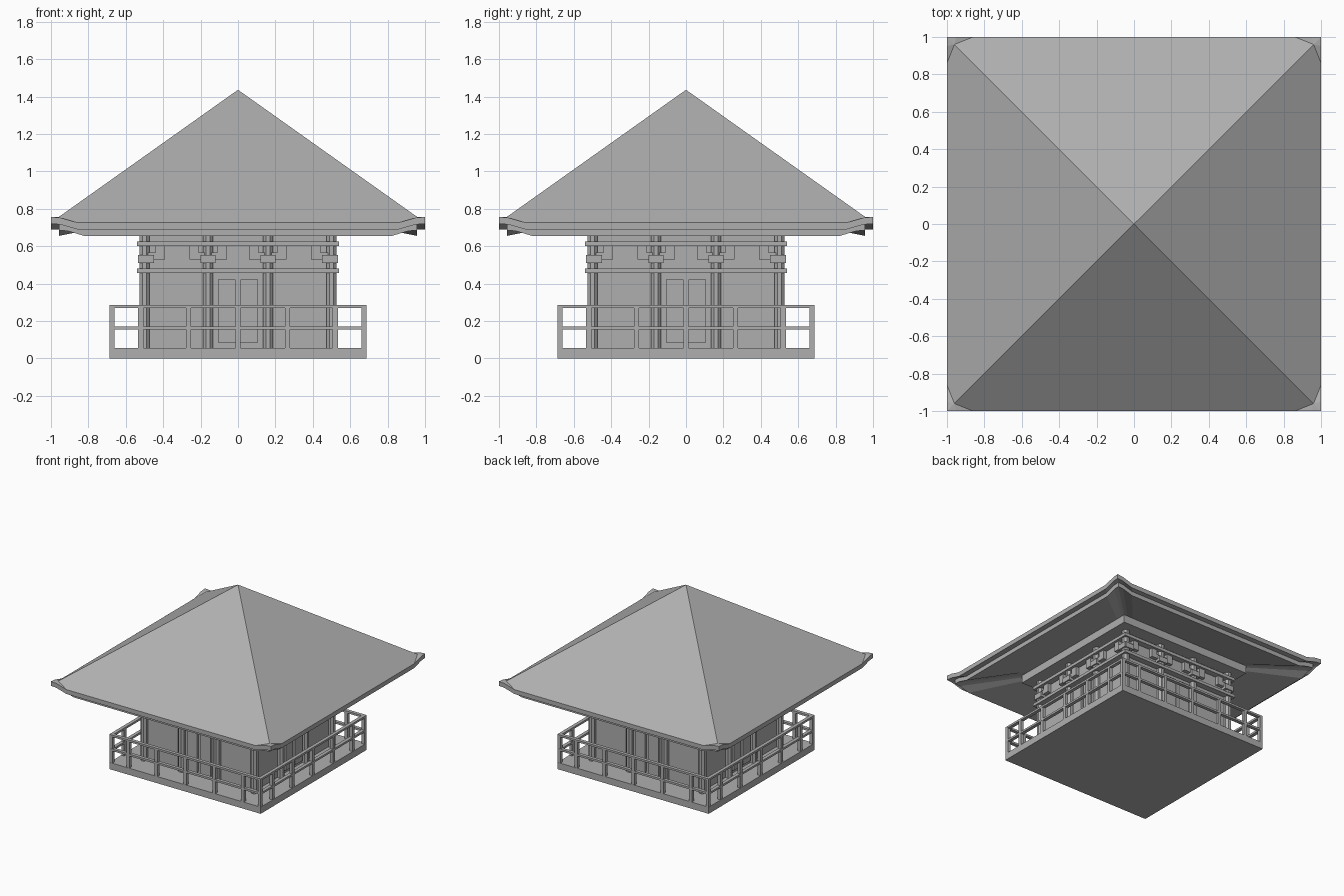
import bpy, bmesh, math
from mathutils import Matrix, Vector

if "Cube" in bpy.data.objects:
    bpy.data.objects.remove(bpy.data.objects["Cube"])

grey = bpy.data.materials.new("dark_grey")
grey.diffuse_color = (0.43, 0.43, 0.43, 1)
grey.use_nodes = True
grey.node_tree.nodes["Principled BSDF"].inputs["Base Color"].default_value = grey.diffuse_color


def finish(name, bm):
    bmesh.ops.recalc_face_normals(bm, faces=bm.faces)
    me = bpy.data.meshes.new(name)
    bm.to_mesh(me)
    bm.free()
    me.materials.append(grey)
    ob = bpy.data.objects.new(name, me)
    bpy.context.collection.objects.link(ob)
    return ob


def turn(k):
    return Matrix.Rotation(k * math.pi / 2, 3, 'Z')


def add_box(bm, x0, x1, y0, y1, z0, z1):
    m = Matrix.Translation(((x0 + x1) / 2, (y0 + y1) / 2, (z0 + z1) / 2))
    m = m @ Matrix.Diagonal((x1 - x0, y1 - y0, z1 - z0, 1))
    return bmesh.ops.create_cube(bm, size=1, matrix=m)["verts"]


def slab(name, r, z0, z1):
    bm = bmesh.new()
    add_box(bm, -r, r, -r, r, z0, z1)
    return finish(name, bm)


def four_sides(name, boxes):
    """Boxes laid out on the front (-y) side, repeated on all four sides."""
    bm = bmesh.new()
    for k in range(4):
        for b in boxes:
            bmesh.ops.rotate(bm, verts=add_box(bm, *b), cent=(0, 0, 0), matrix=turn(k))
    return finish(name, bm)


# Platform, wall core and horizontal beams
slab("platform", 0.688, 0, 0.055)
slab("walls", 0.49, 0.05, 0.75)
slab("lower_beam", 0.54, 0.457, 0.481)
slab("upper_beam", 0.54, 0.601, 0.626)
slab("eave_frame", 0.60, 0.665, 0.73)

# Railing
four_sides("railing_rails", [(-0.688, 0.66, -0.688, -0.66, z, z + 0.016) for z in (0.155, 0.27)])
four_sides("railing_posts", [(x - 0.0135, x + 0.0135, -0.687, -0.661, 0.05, 0.275)
                             for x in (-0.674, -0.52, -0.264, 0, 0.264, 0.52)])

# Octagonal columns around the walls
bm = bmesh.new()
spots = {(a, s * 0.5) for a in (-0.5, -0.16, 0.16, 0.5) for s in (-1, 1)}
spots |= {(b, a) for a, b in spots}
for x, y in sorted(spots):
    m = Matrix.Translation((x, y, 0.385)) @ Matrix.Rotation(math.pi / 8, 4, 'Z')
    bmesh.ops.create_cone(bm, cap_ends=True, segments=8, radius1=0.029, radius2=0.029,
                          depth=0.67, matrix=m)
finish("columns", bm)

# Double doors in the middle bay of every side
four_sides("door_panels", [(-0.107, -0.014, -0.51, -0.48, 0.085, 0.423),
                           (0.014, 0.107, -0.51, -0.48, 0.085, 0.423)])

# Stepped brackets between the beams
parts = []
for c in (-0.49, -0.16, 0.16, 0.49):
    parts.append((c - 0.04, c + 0.04, -0.535, -0.48, 0.51, 0.552))
    lo, hi = max(c - 0.1, -0.5), min(c + 0.1, 0.5)
    parts.append((lo, hi, -0.52, -0.48, 0.53, 0.565))
    for s in (-1, 1):
        tip = c + s * 0.075
        if abs(tip) < 0.5:
            parts.append((tip - 0.025, tip + 0.025, -0.52, -0.48, 0.53, 0.602))
four_sides("brackets", parts)

# Roof: pyramid with upturned corners, two fascia steps and a rising soffit
bm = bmesh.new()
EDGE = [(-1, 0.03), (-0.95, 0.026), (-0.86, 0), (0.86, 0), (0.95, 0.026)]


def ring(r, z, lift=1.0):
    return [bm.verts.new(turn(k) @ Vector((x * r, -r, z + h * lift)))
            for k in range(4) for x, h in EDGE]


rings = [ring(1, 0.726), ring(1, 0.69), ring(0.957, 0.69), ring(0.957, 0.655), ring(0.59, 0.73, 0)]
for a, b in zip(rings, rings[1:]):
    for i in range(20):
        j = (i + 1) % 20
        bm.faces.new((a[i], a[j], b[j], b[i]))
bm.faces.new(rings[-1])
apex = bm.verts.new((0, 0, 1.436))
hips = [bm.verts.new(turn(k) @ Vector((-0.96, -0.96, 0.755))) for k in range(4)]
top = rings[0]
for k in range(4):
    i = k * 5
    h, h2 = hips[k], hips[(k + 1) % 4]
    bm.faces.new((apex, h, top[i + 2], top[i + 3], h2))
    for a in range(i - 2, i + 2):
        bm.faces.new((h, top[a % 20], top[(a + 1) % 20]))
finish("roof", bm)
